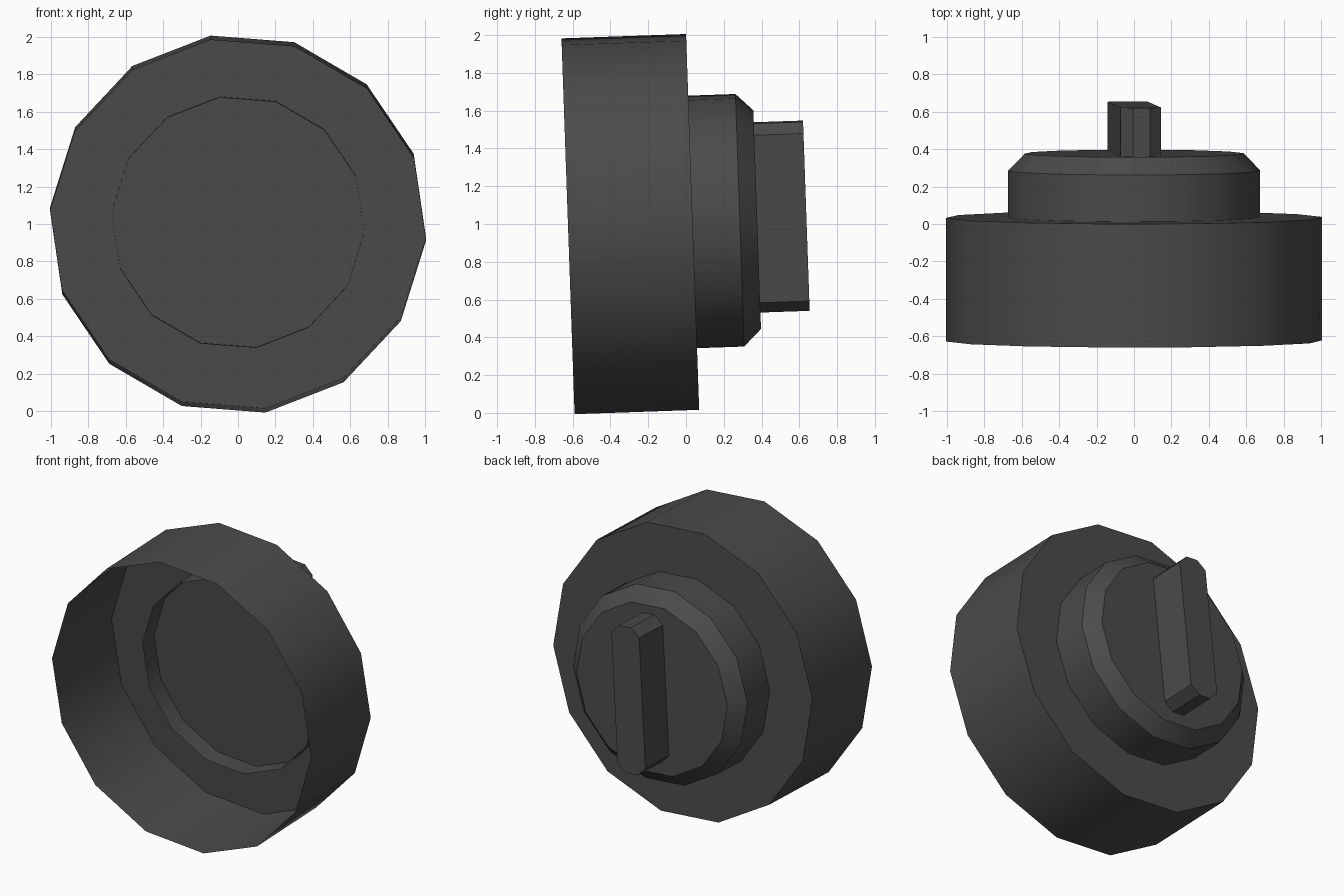
import bpy, bmesh, math
from mathutils import Matrix, Vector

if "Cube" in bpy.data.objects:
    bpy.data.objects.remove(bpy.data.objects["Cube"])

SIDES = 14
SPIN = math.radians(-4.5)      # clockwise turn seen from the front
PLACE = Matrix.Translation((0, 0.035, 1.011)) @ Matrix.Rotation(math.radians(2), 4, 'X')

grey = bpy.data.materials.new("dark_grey")
grey.diffuse_color = (0.07, 0.07, 0.07, 1)
grey.use_nodes = True
grey.node_tree.nodes["Principled BSDF"].inputs["Base Color"].default_value = grey.diffuse_color


def finish(name, bm):
    bm.transform(PLACE)
    mesh = bpy.data.meshes.new(name)
    bm.to_mesh(mesh)
    bm.free()
    mesh.materials.append(grey)
    ob = bpy.data.objects.new(name, mesh)
    bpy.context.collection.objects.link(ob)
    bpy.ops.object.select_all(action='DESELECT')
    ob.select_set(True)
    bpy.context.view_layer.objects.active = ob
    bpy.ops.object.shade_smooth_by_angle(angle=math.radians(30))


def loft(name, sections):
    """Skin rings along local y, open at the front and capped at the back.
    Each section is (y, [(x, z), ...]) with points counter-clockwise from the front."""
    bm = bmesh.new()
    rings = []
    for y, pts in sections:
        ring = []
        for x, z in pts:
            ring.append(bm.verts.new((x * math.cos(SPIN) - z * math.sin(SPIN), y,
                                      x * math.sin(SPIN) + z * math.cos(SPIN))))
        rings.append(ring)
    n = len(rings[0])
    for a, b in zip(rings, rings[1:]):
        for i in range(n):
            j = (i + 1) % n
            bm.faces.new((a[i], a[j], b[j], b[i]))
    bm.faces.new(rings[-1])
    finish(name, bm)


def circle(r):
    return [(r * math.cos(2 * math.pi * i / SIDES), r * math.sin(2 * math.pi * i / SIDES))
            for i in range(SIDES)]


# Wide hollow cup, open at the front
loft("cup", [(-0.66, circle(1.006)), (0, circle(1.006))])

# Stepped collar with a bevelled back, its open front pokes into the cup
loft("collar", [(-0.13, circle(0.676)), (0.25, circle(0.676)), (0.342, circle(0.585))])

# Long grip bar with clipped ends
half = [(0.108, -0.445), (0.108, 0.445), (0.045, 0.502)]
bar = half + [(-0.045, 0.502), (-0.108, 0.445), (-0.108, -0.445), (-0.045, -0.502), (0.045, -0.502)]
bar = [(x, z + 0.012) for x, z in bar]
loft("grip_bar", [(0.335, bar), (0.603, bar)])
